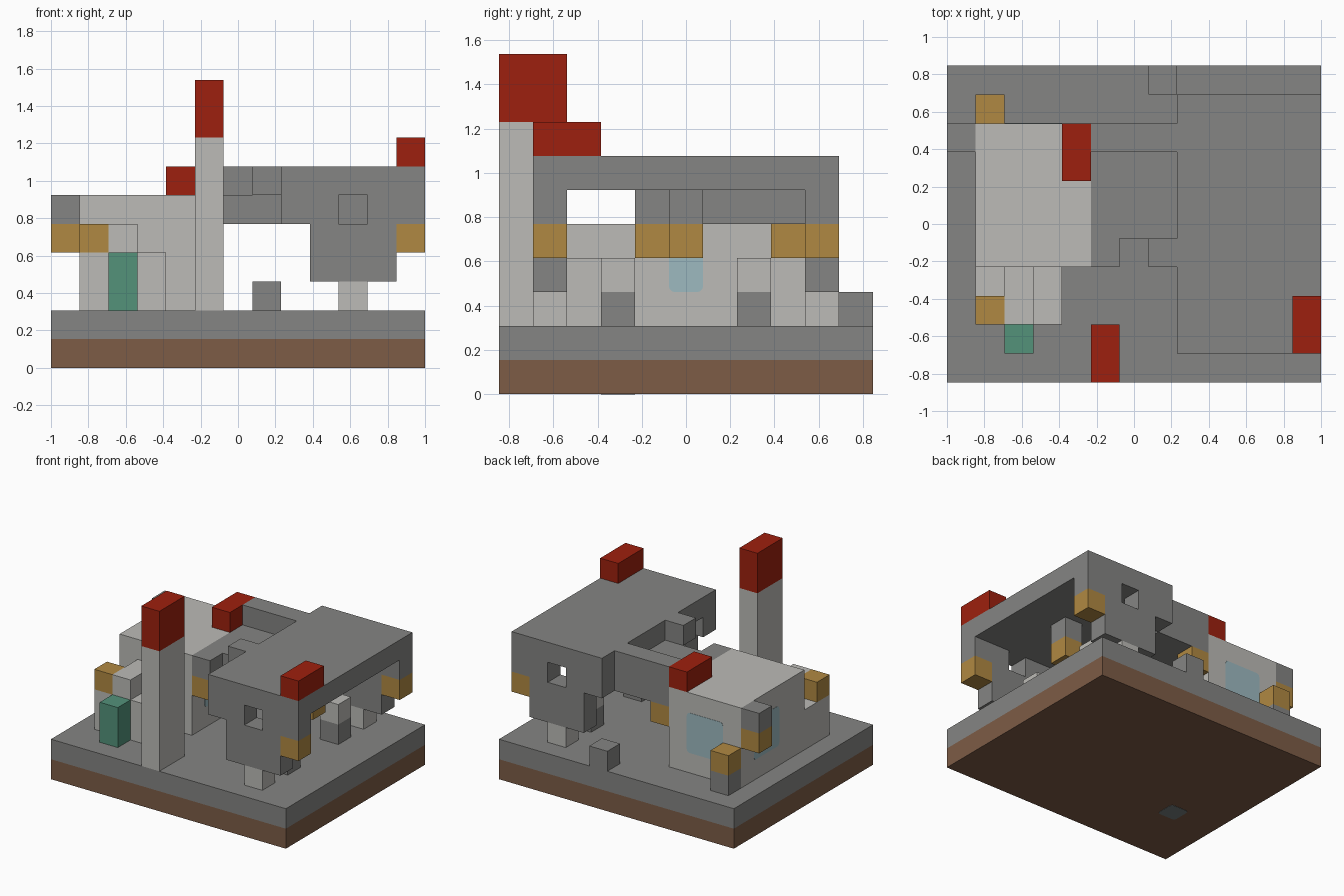
import bpy
import bmesh
from mathutils import Vector

cube = bpy.data.objects.get("Cube")
if cube:
    bpy.data.objects.remove(cube, do_unlink=True)

U = 2 / 13                                   # size of one block
ORIGIN = Vector((-6.5 * U, -5.5 * U, 0))


def material(name, rgb):
    lin = [((c / 255 + 0.055) / 1.055) ** 2.4 for c in rgb]
    m = bpy.data.materials.new(name)
    m.use_nodes = True
    m.diffuse_color = (*lin, 1)
    bsdf = m.node_tree.nodes["Principled BSDF"]
    bsdf.inputs["Base Color"].default_value = (*lin, 1)
    bsdf.inputs["Roughness"].default_value = 0.9
    return m


brown = material("soil_brown", (125, 92, 70))
gray = material("stone_gray", (133, 133, 131))
light = material("pale_stone", (188, 187, 183))
red = material("brick_red", (158, 32, 14))
gold = material("ochre", (176, 137, 66))
teal = material("door_green", (83, 146, 122))
glass = material("window_blue", (157, 186, 192))
murky = material("dark_glass", (118, 126, 126))


def add_box(bm, lo, hi):
    lo, hi = Vector(lo), Vector(hi)
    geo = bmesh.ops.create_cube(bm, size=1)
    for v in geo["verts"]:
        v.co = lo + Vector((v.co[a] + 0.5) * (hi[a] - lo[a]) for a in range(3))
    return geo["verts"]


def finish(name, bm, mat):
    mesh = bpy.data.meshes.new(name)
    bm.to_mesh(mesh)
    bm.free()
    mesh.materials.append(mat)
    obj = bpy.data.objects.new(name, mesh)
    bpy.context.collection.objects.link(obj)
    return obj


def blocks(name, mat, *boxes):
    """One object from boxes given as block corner (x, y, z) and size."""
    bm = bmesh.new()
    for x, y, z, w, d, h in boxes:
        lo = ORIGIN + U * Vector((x, y, z))
        add_box(bm, lo, lo + U * Vector((w, d, h)))
    return finish(name, bm, mat)


def pane(name, mat, axis, corner, size):
    """Thin plate with rounded corners, its thin side along the axis."""
    bm = bmesh.new()
    lo = ORIGIN + U * Vector(corner)
    hi = lo + U * Vector(size)
    lo[axis] -= 0.002
    hi[axis] += 0.002
    add_box(bm, lo, hi)
    edges = [e for e in bm.edges
             if abs((e.verts[0].co - e.verts[1].co)[axis]) > 0.001]
    bmesh.ops.bevel(bm, geom=edges, offset=0.025, segments=3, profile=0.5,
                    affect="EDGES")
    return finish(name, bm, mat)


# Ground
blocks("soil_layer", brown, (0, 0, 0, 13, 11, 1))
blocks("stone_layer", gray, (0, 0, 1, 13, 11, 1))

# Pale house with its stepped annex and door
blocks("house", light, (1, 4, 2, 4, 5, 4))
blocks("annex", light, (1, 2, 2, 3, 2, 2), (2, 2, 4, 1, 2, 1))
blocks("door", teal, (2, 1, 2, 1, 1, 2))
blocks("house_chimney", red, (4, 7, 6, 1, 2, 1))
blocks("annex_lamp", gold, (1, 2, 4, 1, 1, 1))
blocks("back_lamp_base", gray, (1, 9, 2, 1, 1, 1))
blocks("back_lamp", gold, (1, 9, 3, 1, 1, 1))
blocks("side_lamp_bracket", gray, (0, 8, 5, 1, 1, 1))
blocks("side_lamp", gold, (0, 8, 4, 1, 1, 1))
pane("back_window", glass, 1, (2, 9, 3), (2, 0, 2))
pane("side_window", glass, 0, (1, 6, 3), (0, 2, 2))
pane("inner_window", glass, 0, (5, 5, 3), (0, 1, 2))
pane("floor_hatch", murky, 2, (2, 3, 0), (1, 1, 0))

# Tower
blocks("tower", light, (5, 0, 2, 1, 2, 6))
blocks("tower_cap", red, (5, 0, 8, 1, 2, 2))

# Raised hall: roof, end walls with an opening, corner lamps and legs
blocks("hall_roof", gray, (8, 1, 6, 5, 9, 1), (7, 4, 6, 1, 1, 1))
for side, y in (("front", 1), ("back", 9)):
    blocks(side + "_wall", gray, (8, y, 5, 2, 1, 1), (11, y, 5, 2, 1, 1),
           (9, y, 3, 3, 1, 2))
    blocks(side + "_leg", light, (10, y, 2, 1, 1, 1))
    blocks(side + "_corner_lamp", gold, (12, y, 4, 1, 1, 1))
blocks("hall_chimney", red, (12, 1, 7, 1, 2, 1))
blocks("hall_lamp_stem", gray, (10, 5, 5, 1, 1, 1))
blocks("hall_lamp", gold, (10, 5, 4, 1, 1, 1))

# Seats under the hall and a loose stone behind it
for side, y in (("front", 3), ("back", 7)):
    blocks(side + "_post_base", gray, (10, y, 2, 1, 1, 1))
    blocks(side + "_post_top", light, (10, y, 3, 1, 1, 1))
blocks("loose_stone", gray, (7, 10, 2, 1, 1, 1))

# Walkway joining house and hall, with hanging lamps
blocks("walkway", gray, (5, 5, 5, 3, 4, 1), (5, 4, 5, 1, 1, 1))
blocks("walkway_parapet", gray, (5, 8, 6, 3, 1, 1))
for side, y in (("front", 4), ("back", 8)):
    blocks(side + "_walkway_lamp", gold, (5, y, 4, 1, 1, 1))
